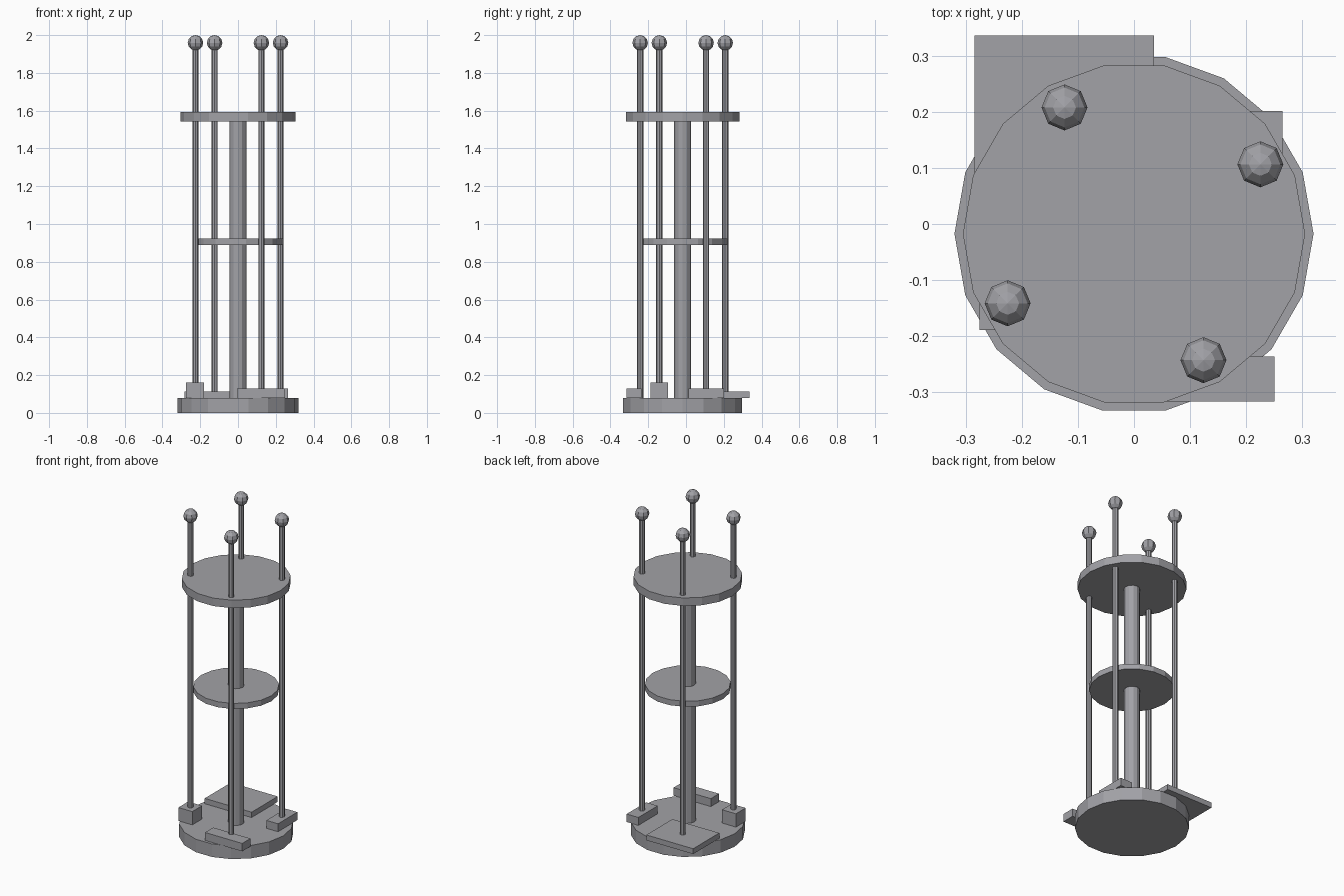
import bpy, math

if "Cube" in bpy.data.objects:
    bpy.data.objects.remove(bpy.data.objects["Cube"])

CY = -0.0175  # y of the tower axis

# Dark grey metal
metal = bpy.data.materials.new("dark_metal")
metal.diffuse_color = (0.36, 0.36, 0.385, 1)
metal.use_nodes = True
metal.node_tree.nodes["Principled BSDF"].inputs["Base Color"].default_value = metal.diffuse_color


def finish(name):
    ob = bpy.context.object
    ob.name = name
    ob.data.materials.append(metal)
    return ob


def cylinder(name, x, y, r, z0, z1, sides):
    # rotated so that a corner lies on the x axis
    bpy.ops.mesh.primitive_cylinder_add(
        vertices=sides, radius=r, depth=z1 - z0,
        location=(x, y, (z0 + z1) / 2), rotation=(0, 0, math.pi / 2))
    finish(name)


def block(name, x0, x1, y0, y1, z1, z0=0.08):
    bpy.ops.mesh.primitive_cube_add(
        size=1, location=((x0 + x1) / 2, (y0 + y1) / 2, (z0 + z1) / 2))
    finish(name).scale = (x1 - x0, y1 - y0, z1 - z0)


# Discs and central column
cylinder("base_disc", 0, CY, 0.32, 0.0, 0.08, 18)
cylinder("column", 0, CY, 0.045, 0.08, 1.55, 12)
cylinder("middle_disc", 0, CY, 0.24, 0.89, 0.924, 18)
cylinder("top_disc", 0, CY, 0.305, 1.543, 1.592, 18)

# Four rods with ball finials
for i in range(4):
    a = math.radians(28.8 + 90 * i)
    x, y = 0.257 * math.cos(a), CY + 0.257 * math.sin(a)
    cylinder(f"rod_{i + 1}", x, y, 0.0165, 0.08, 1.95, 8)
    bpy.ops.mesh.primitive_uv_sphere_add(
        segments=8, ring_count=6, radius=0.041, location=(x, y, 1.959))
    finish(f"rod_ball_{i + 1}")

# Blocks at the rod feet
block("foot_back_plate", -0.284, 0.036, 0.081, 0.336, 0.113)
block("foot_right_block", 0.185, 0.265, 0.012, 0.201, 0.129)
block("foot_left_cube", -0.275, -0.18, -0.189, -0.094, 0.162)
block("foot_front_block", -0.004, 0.25, -0.316, -0.236, 0.129)
